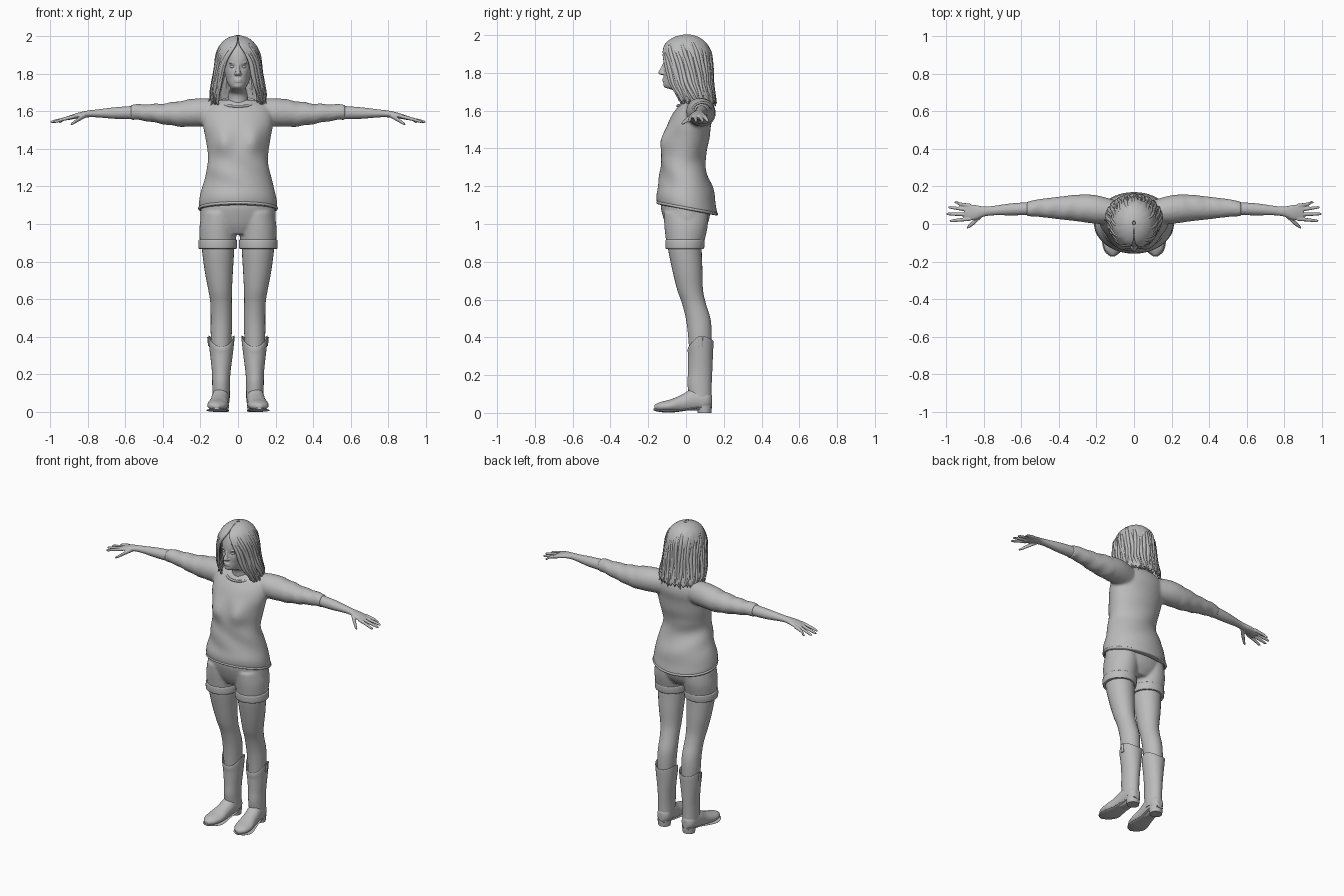
import bpy, bmesh, math, random
from math import sin, cos, pi, exp
from mathutils import Vector, Matrix

random.seed(4)
cube = bpy.data.objects.get("Cube")
if cube:
    bpy.data.objects.remove(cube)

mat = bpy.data.materials.new("plain_grey")
mat.use_nodes = True
GREY = (0.5, 0.5, 0.5, 1)
mat.diffuse_color = GREY
next(n for n in mat.node_tree.nodes if n.type == 'BSDF_PRINCIPLED').inputs["Base Color"].default_value = GREY


def sample(rows, steps=5):
    """Smooth interpolation through a few cross-sections."""
    out = []
    for i in range(len(rows) - 1):
        a, b, c, d = (rows[max(0, min(len(rows) - 1, i + k))] for k in (-1, 0, 1, 2))
        for s in range(steps):
            t = s / steps
            out.append([q + t / 2 * (r - p + t * (2*p - 5*q + 4*r - e + t * (3*(q - r) + e - p)))
                        for p, q, r, e in zip(a, b, c, d)])
    return out + [list(rows[-1])]


def loft(bm, rows, axis='z', side=1, n=28, warp=None):
    """Rows are (x, y, z, radius, radius) rings across the given axis."""
    rings = []
    for x, y, z, p, q in sample(rows):
        ring = []
        for i in range(n):
            u, v = p * cos(2*pi*i/n), q * sin(2*pi*i/n)
            off = {'z': (u, v, 0), 'x': (0, u, v), 'y': (u, 0, v)}[axis]
            co = Vector((x, y, z)) + Vector(off)
            if warp:
                co = warp(co)
            co.x *= side
            ring.append(bm.verts.new(co))
        rings.append(ring)
    for r0, r1 in zip(rings, rings[1:]):
        for i in range(n):
            j = (i + 1) % n
            bm.faces.new((r0[i], r0[j], r1[j], r1[i]))
    bm.faces.new(rings[0][::-1])
    bm.faces.new(rings[-1])


def ball(bm, at, size):
    m = Matrix.Translation(at) @ Matrix.Diagonal((*size, 1))
    bmesh.ops.create_uvsphere(bm, u_segments=20, v_segments=12, radius=1, matrix=m)


def finish(name, bm, voxel=0, smooth=3, thick=0):
    bmesh.ops.recalc_face_normals(bm, faces=bm.faces)
    me = bpy.data.meshes.new(name)
    bm.to_mesh(me)
    bm.free()
    ob = bpy.data.objects.new(name, me)
    bpy.context.collection.objects.link(ob)
    me.materials.append(mat)
    bpy.ops.object.select_all(action='DESELECT')
    ob.select_set(True)
    bpy.context.view_layer.objects.active = ob
    bpy.ops.object.shade_smooth_by_angle(angle=math.radians(50))
    if thick:
        m = ob.modifiers.new("Thickness", 'SOLIDIFY')
        m.thickness, m.offset = thick, 0
    if voxel:
        m = ob.modifiers.new("Merge", 'REMESH')
        m.mode, m.voxel_size, m.use_smooth_shade = 'VOXEL', voxel, True
        m = ob.modifiers.new("Soften", 'SMOOTH')
        m.factor, m.iterations = 0.5, smooth
    return ob


def tubes(name, paths, depth):
    """Paths are (points with radius, cyclic)."""
    cu = bpy.data.curves.new(name, 'CURVE')
    cu.dimensions, cu.bevel_depth, cu.bevel_resolution = '3D', depth, 2
    cu.use_fill_caps = True
    for pts, cyclic in paths:
        sp = cu.splines.new('POLY')
        sp.points.add(len(pts) - 1)
        sp.use_cyclic_u = cyclic
        for p, (co, r) in zip(sp.points, pts):
            p.co, p.radius = (*co, 1), r
    cu.materials.append(mat)
    ob = bpy.data.objects.new(name, cu)
    bpy.context.collection.objects.link(ob)


SIDES = (("left", 1), ("right", -1))


# Sweater: body with bust, slanted hem and soft folds, plus both sleeves
def sweater_warp(c):
    front = max(0, -c.y) / 0.12
    for s in (-1, 1):
        c.y -= 0.042 * min(1, front) * exp(-((c.x - s*0.085) / 0.06)**2 - ((c.z - 1.445) / 0.065)**2)
    low = max(0, min(1, (1.3 - c.z) / 0.2))
    c.z -= 0.19 * c.y * low
    fold = 0.004 * sin(38 * c.z + 22 * c.x + 9 * c.y) * exp(-((c.z - 1.28) / 0.1)**2)
    c.x *= 1 + fold * 3
    c.y += fold * (1 if c.y > 0 else -1)
    return c


def sleeve_warp(c):
    c.z += 0.0025 * sin(70 * c.x + 25 * c.y) * (c.x > 0.25)
    return c


bm = bmesh.new()
loft(bm, [(0, .008, 1.075, .2, .152), (0, .006, 1.085, .208, .16), (0, 0, 1.13, .206, .157),
          (0, 0, 1.2, .19, .145), (0, -.017, 1.3, .163, .12), (0, -.008, 1.38, .162, .117),
          (0, .007, 1.45, .172, .117), (0, .017, 1.52, .185, .115), (0, .035, 1.58, .185, .108),
          (0, .05, 1.63, .165, .085), (0, .055, 1.66, .1, .062)], n=48, warp=sweater_warp)
for _, s in SIDES:
    loft(bm, [(.08, .06, 1.59, .06, .07), (.2, .077, 1.593, .076, .076), (.3, .085, 1.586, .071, .069),
              (.4, .085, 1.586, .06, .055), (.5, .085, 1.593, .048, .044), (.57, .08, 1.595, .039, .041)],
         'x', s, warp=sleeve_warp)
finish("sweater", bm, 0.009, 4)

# Neckline band and hem band
ring = [2*pi*i/48 for i in range(48)]
tubes("neckline", [([((.092*cos(t), .035 + .08*sin(t), 1.648 + .022*sin(t)), 1) for t in ring], True)], .007)
tubes("hem", [([((.205*cos(t), .006 + .156*sin(t), 1.083 - .03*sin(t)), 1) for t in ring], True)], .008)


# Head, neck, nose and lips
def face_warp(c):
    if c.y < -.05:
        for s in (-1, 1):
            c.y += .009 * exp(-((c.x - s*.03) / .016)**2 - ((c.z - 1.837) / .011)**2)
            c.y -= .004 * exp(-((c.x - s*.045) / .018)**2 - ((c.z - 1.80) / .02)**2)
    return c


bm = bmesh.new()
loft(bm, [(0, .045, 1.58, .085, .07), (0, .04, 1.635, .06, .06), (0, .025, 1.69, .05, .054),
          (0, -.01, 1.712, .045, .068), (0, -.038, 1.725, .042, .077), (0, -.03, 1.75, .056, .09),
          (0, -.014, 1.79, .068, .104), (0, -.003, 1.84, .077, .117), (0, 0, 1.89, .083, .117),
          (0, 0, 1.94, .075, .1), (0, 0, 1.975, .045, .06)], n=64, warp=face_warp)
loft(bm, [(0, -.114, 1.85, .007, .008), (0, -.122, 1.825, .009, .012),
          (0, -.129, 1.802, .014, .018), (0, -.124, 1.79, .012, .012)])
for z, h in ((1.767, .005), (1.757, .006)):
    ball(bm, (0, -.114, z), (.021, .011, h))
for _, s in SIDES:
    ball(bm, (s*.012, -.122, 1.797), (.008, .011, .007))
    ball(bm, (s*.03, -.105, 1.856), (.019, .008, .005))
finish("head", bm, 0.0035, 2)
for label, s in SIDES:
    bm = bmesh.new()
    ball(bm, (s*.03, -.098, 1.836), (.013, .012, .009))
    finish(label + "_eye", bm)

# Hair: parted shell open at the face; rows are (y, z, width, depth, opening angle)
hair = sample([(.005, 1.998, .008, .01, 1), (.003, 1.985, .05, .06, 2), (0, 1.955, .086, .102, 5),
               (0, 1.91, .106, .125, 20), (0, 1.86, .114, .13, 33), (.006, 1.8, .12, .128, 40),
               (.015, 1.74, .132, .122, 43), (.033, 1.685, .142, .115, 46), (.045, 1.645, .136, .11, 52)], 4)


def hair_point(row, u, grow=1):
    y, z, a, b, gap = row
    g = math.radians(gap)
    t = g + u * (2*pi - 2*g)
    return Vector((grow * a * sin(t), y - grow * b * cos(t), z))


bm = bmesh.new()
N = 72
grid = []
for k, row in enumerate(hair):
    line = []
    for i in range(N + 1):
        f = k / len(hair)
        p = hair_point(row, i / N, 1 + .025 * f * sin(i * 1.3 + 5 * f))
        p.z += .014 * f**4 * sin(i * 1.9)
        line.append(bm.verts.new(p))
    grid.append(line)
for r0, r1 in zip(grid, grid[1:]):
    for i in range(N):
        bm.faces.new((r0[i], r0[i+1], r1[i+1], r1[i]))
finish("hair", bm, thick=.012)

# Wavy locks lying on the shell
locks = []
for i in range(34):
    u, phase = (i + random.uniform(.1, .5)) / 34, random.uniform(0, 6)
    first = random.randint(5, 14)
    end = len(hair) - random.randint(0, 3)
    pts = []
    for k in range(first, end):
        f = (k - first) / (end - first)
        w = u + .012 * sin(7 * f + phase) * f
        pts.append((hair_point(hair[k], max(0, min(1, w)), 1 + .03 * f), .35 + 1.0 * sin(pi * f**.8)))
    tip = pts[-1][0]
    pts.append((tip + Vector((tip.x * .08, 0, -.022)), .15))
    locks.append((pts, False))
tubes("hair_locks", locks, .0095)

# Shorts: hips and two legs merged, with turned-up cuffs
bm = bmesh.new()
loft(bm, [(0, 0, .945, .1, .08), (0, .003, 1.0, .192, .112), (0, 0, 1.08, .198, .132), (0, 0, 1.13, .19, .13)], n=40)
for _, s in SIDES:
    loft(bm, [(.108, -.006, .88, .094, .096), (.106, 0, .98, .099, .114), (.098, 0, 1.06, .095, .118)], side=s)
finish("shorts", bm, 0.008, 3)

finger_tips = ((.955, .115, .097), (.988, .088, .074), (.996, .053, .05), (.98, .017, .027))


# Boot top dips to a point at the front and slightly at the back
def boot_warp(c):
    t = (c.y - .076) / .067
    dip = .065 * max(0, -t)**1.5 + .025 * max(0, t)**2
    c.z -= dip * max(0, min(1, (c.z - .3) / .09))
    return c


def foot_warp(c):
    c.z = max(c.z, .012)
    return c


for label, s in SIDES:
    bm = bmesh.new()
    loft(bm, [(.108, -.006, .868, .094, .094), (.108, -.006, .873, .102, .102),
              (.108, -.005, .912, .102, .104), (.108, -.005, .918, .094, .096)], side=s, n=36)
    finish(label + "_cuff", bm)

    bm = bmesh.new()
    loft(bm, [(.09, .077, .3, .05, .058), (.089, .073, .42, .056, .063), (.088, .064, .5, .057, .065),
              (.09, .042, .58, .057, .063), (.095, .022, .65, .063, .068), (.102, .008, .75, .075, .079),
              (.106, -.006, .87, .086, .089), (.106, -.004, .94, .086, .09)], side=s)
    finish(label + "_leg", bm)

    # Forearm, palm, fingers and thumb
    bm = bmesh.new()
    loft(bm, [(.54, .082, 1.593, .035, .036), (.65, .078, 1.59, .032, .031), (.75, .071, 1.588, .025, .021),
              (.8, .066, 1.585, .027, .018), (.85, .062, 1.577, .04, .015), (.9, .062, 1.564, .041, .011)], 'x', s)
    for tx, ty, ky in finger_tips:
        loft(bm, [(.87, ky, 1.572, .011, .011), (.925, (ky + ty) / 2, 1.558, .0095, .0095),
                  (tx - .012, ty, 1.545, .0075, .0075), (tx, ty, 1.542, .004, .004)], 'x', s, n=12)
    loft(bm, [(.81, .05, 1.578, .016, .013), (.845, .016, 1.558, .015, .012),
              (.875, -.01, 1.538, .011, .009), (.89, -.02, 1.53, .005, .005)], 'x', s, n=12)
    finish(label + "_forearm_and_hand", bm, 0.004, 2)

    # Boot shaft, foot, sole and heel
    bm = bmesh.new()
    loft(bm, [(.09, .078, .05, .046, .056), (.09, .072, .15, .047, .064), (.089, .075, .22, .05, .064),
              (.088, .077, .32, .062, .066), (.088, .077, .4, .07, .068), (.088, .077, .404, .066, .064),
              (.088, .077, .38, .058, .06)], side=s, n=40, warp=boot_warp)
    finish(label + "_boot_shaft", bm)
    bm = bmesh.new()
    loft(bm, [(.09, .138, .065, .018, .03), (.09, .11, .068, .043, .055), (.094, .04, .068, .047, .062),
              (.1, -.02, .05, .049, .048), (.107, -.08, .038, .056, .034), (.112, -.135, .033, .045, .025),
              (.114, -.168, .03, .014, .012)], 'y', s, warp=foot_warp)
    finish(label + "_boot_foot", bm, 0.005, 2)
    bm = bmesh.new()
    loft(bm, [(.09, .138, .032, .022, .006), (.09, .07, .03, .042, .006), (.1, -.01, .016, .047, .006),
              (.108, -.09, .009, .061, .008), (.113, -.145, .013, .044, .007), (.114, -.172, .018, .012, .005)],
         'y', s)
    finish(label + "_sole", bm)
    bm = bmesh.new()
    loft(bm, [(.09, .098, 0, .038, .036), (.09, .097, .04, .043, .041)], side=s)
    finish(label + "_heel", bm)
    # Pull tab on the outer side of the boot
    bm = bmesh.new()
    loft(bm, [(.154, .077, .35, .005, .011), (.158, .077, .4, .006, .012)], side=s, n=12)
    finish(label + "_pull_tab", bm)
